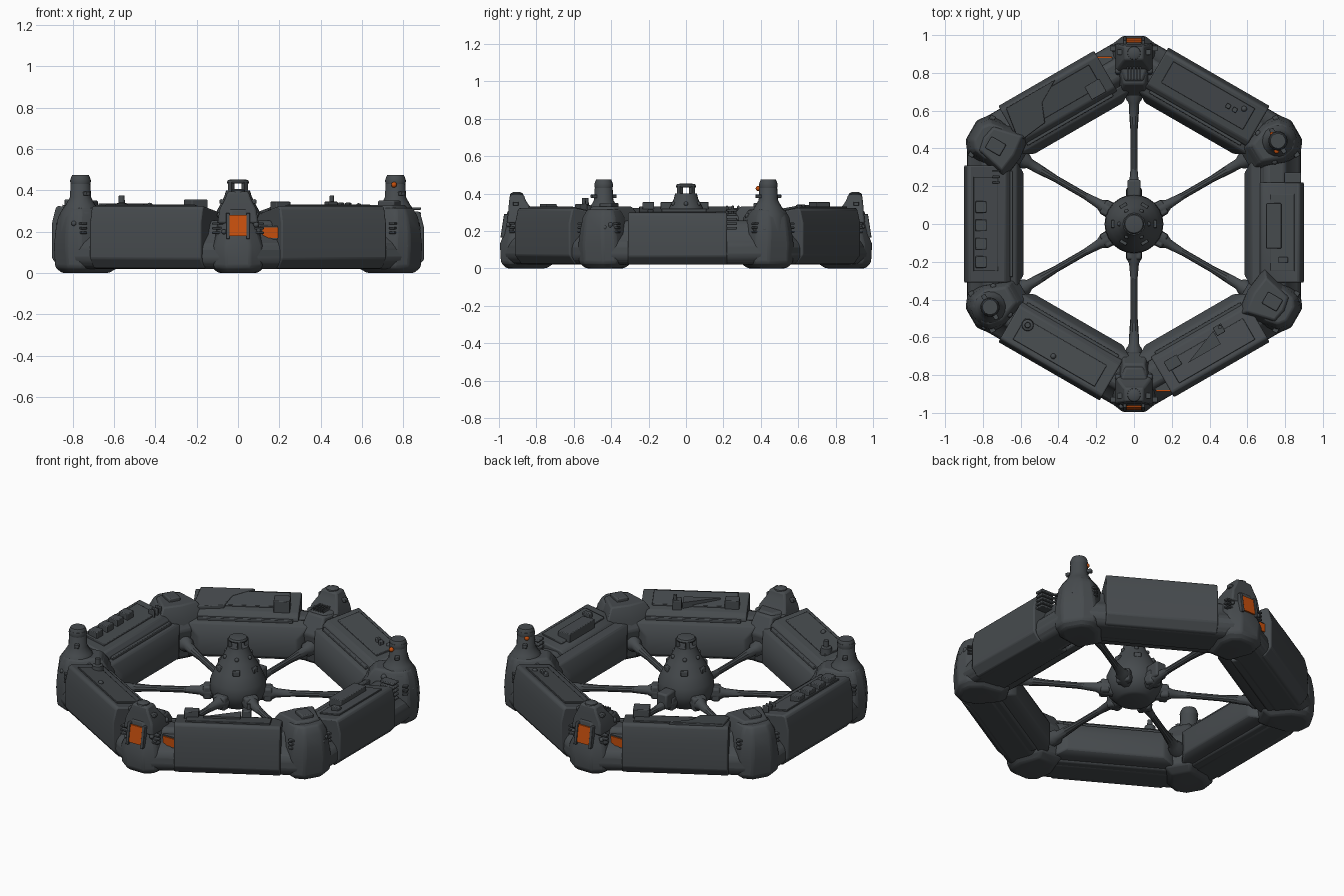
import bpy, bmesh, math, random
from math import cos, sin, pi, radians

cube = bpy.data.objects.get("Cube")
if cube:
    bpy.data.objects.remove(cube, do_unlink=True)
random.seed(4)


def material(name, rgb):
    m = bpy.data.materials.new(name)
    m.use_nodes = True
    m.diffuse_color = (*rgb, 1)
    m.node_tree.nodes["Principled BSDF"].inputs["Base Color"].default_value = (*rgb, 1)
    return m


HULL = material("slate_hull", (0.062, 0.070, 0.076))
ORANGE = material("orange_panel", (0.56, 0.078, 0.004))


def finish(name, bm, ang=0, mat=HULL, bevel=0.0, smooth=True):
    """Turn a bmesh into an object; local x is outward, local y runs round the ring."""
    bmesh.ops.recalc_face_normals(bm, faces=bm.faces)
    me = bpy.data.meshes.new(name)
    bm.to_mesh(me)
    bm.free()
    ob = bpy.data.objects.new(name, me)
    bpy.context.collection.objects.link(ob)
    ob.rotation_euler.z = radians(ang)
    me.materials.append(mat)
    if bevel:
        b = ob.modifiers.new("edge_bevel", 'BEVEL')
        b.width, b.segments, b.limit_method = bevel, 2, 'ANGLE'
    if smooth:
        bpy.ops.object.select_all(action='DESELECT')
        ob.select_set(True)
        bpy.context.view_layer.objects.active = ob
        bpy.ops.object.shade_smooth_by_angle(angle=radians(35))
    return ob


def loft(name, rings, ang=0, **kw):
    bm = bmesh.new()
    vs = [[bm.verts.new(p) for p in ring] for ring in rings]
    n = len(vs[0])
    for a, b in zip(vs, vs[1:]):
        for i in range(n):
            bm.faces.new((a[i], a[(i + 1) % n], b[(i + 1) % n], b[i]))
    bm.faces.new(vs[0])
    bm.faces.new(vs[-1])
    return finish(name, bm, ang, **kw)


def box(name, c, s, ang=0, **kw):
    ring = lambda z: [(c[0] + i * s[0] / 2, c[1] + j * s[1] / 2, z)
                      for i, j in ((-1, -1), (1, -1), (1, 1), (-1, 1))]
    return loft(name, [ring(c[2] - s[2] / 2), ring(c[2] + s[2] / 2)], ang, **kw)


def roof_box(name, x, y, w, d, top, ang):
    """Box standing on a sloping module roof."""
    return box(name, (x, y, (.26 + top) / 2), (w, d, top - .26), ang, bevel=.004)


def turned(name, profile, cx=0, cy=0, ang=0, sides=16, **kw):
    """Stack of circles (height, radius)."""
    circle = lambda r, z: [(cx + r * cos(2 * pi * i / sides), cy + r * sin(2 * pi * i / sides), z)
                           for i in range(sides)]
    return loft(name, [circle(r, z) for z, r in profile], ang, **kw)


def rod(name, stops, z, ang, sides=10):
    """Radial tube through (distance, radius) stops."""
    return loft(name, [[(d, r * cos(2 * pi * i / sides), z + r * sin(2 * pi * i / sides))
                        for i in range(sides)] for d, r in stops], ang)


def knob(name, p, r, ang=0, mat=HULL):
    bm = bmesh.new()
    bmesh.ops.create_icosphere(bm, subdivisions=2, radius=r)
    bmesh.ops.translate(bm, verts=bm.verts, vec=p)
    return finish(name, bm, ang, mat)


# Ring modules, collars and inner bulges
SECTION = [(.90, .07), (.90, .24), (.882, .315), (.87, .325), (.68, .288),
           (.655, .262), (.64, .06), (.67, .022), (.86, .022)]
STRIP = [(.85, .315), (.85, .331), (.72, .305), (.72, .285)]
COLLAR = [(.885, .06), (.88, .13), (.825, .185), (.80, .255), (.70, .255), (.66, .19),
          (.66, .06), (.70, .02), (.85, .02)]
ENDS = {0: (-.31, .22), 300: (-.275, .31), 120: (-.275, .31)}


def along(section, y, lift=1.0):
    return [(x, y, z * lift) for x, z in section]


for a in range(0, 360, 60):
    lift = 0.92 if a == 0 else 1.0
    lo, hi = ENDS.get(a, (-.31, .31))
    mid, span = (lo + hi) / 2, hi - lo
    loft("ring_module", [along(SECTION, y, lift) for y in (lo, hi)], a, bevel=.008)
    loft("roof_strip", [along(STRIP, y, lift) for y in (lo + .06, hi - .06)], a, bevel=.003)
    loft("ring_collar", [along(COLLAR, y) for y in (-.44, .44)], a, bevel=.02)
    bulge = lambda x, h, low, top: [(x, -h, low), (x, h, low), (x, h, top), (x, -h, top)]
    loft("inner_bulge", [bulge(.67, .36, .03, .255), bulge(.62, .33, .035, .235), bulge(.585, .27, .06, .17)],
         a, bevel=.008)
    box("inner_rail", (.655, mid, .25 * lift), (.03, span - .06, .02), a, bevel=.004)

# Corner nodes: (height, radial scale, tangential scale)
PLAN = [(.995, -.06), (.95, -.118), (.85, -.135), (.69, -.075),
        (.69, .075), (.85, .135), (.95, .118), (.995, .06)]
LEVELS = [(0, .7, .7), (.03, .95, .98), (.13, 1, 1)]
SLIM = LEVELS + [(.18, .83, .86), (.31, .64, .62)]
FULL = LEVELS + [(.20, .96, .92), (.27, .85, .84), (.315, .66, .66)]

for a in range(30, 390, 60):
    end = a in (90, 270)
    loft("corner_node", [[(.88 + (x - .88) * sr, y * st, z) for x, y in PLAN]
                         for z, sr, st in (SLIM if end else FULL)], a, bevel=.011)
    loft("inner_saddle", [[(x, y * s, z) for x, y in ((.86, -.1), (i, -.07), (i, .07), (.86, .1))]
                          for z, i, s in ((.03, .70, 1), (.20, .68, 1), (.30, .74, .8))], a, bevel=.01)
    if end:
        # Tapered slab tower with a small dome
        loft("slab_tower", [[(o, -w, z), (o, w, z), (i, w, z), (i, -w, z)] for z, i, o, w in
                            ((.24, .78, .957, .100), (.31, .82, .950, .088),
                             (.36, .855, .946, .062), (.395, .868, .940, .050))], a, bevel=.01)
        turned("tower_dome", [(.38, .038), (.40, .034), (.407, .02)], .905, 0, a)
        for s in (-1, 1):
            box("tower_fitting", (.91, s * .07, .345), (.03, .04, .02), a, bevel=.004)
        # Framed orange hatch
        ring = lambda z, x, y, w, d: [(x - d, y - w, z), (x, y - w, z), (x, y + w, z), (x - d, y + w, z)]
        loft("orange_hatch", [ring(.18, .985, 0, .04, .009), ring(.28, .969, 0, .04, .009)],
             a, mat=ORANGE, smooth=False)
        for s in (-1, 1):
            loft("hatch_frame", [ring(.165, .992, s * .049, .009, .04), ring(.29, .973, s * .049, .009, .04)],
                 a, bevel=.003)
    elif a in (30, 210):
        turned("node_tower", [(.2, .112), (.29, .10), (.33, .072), (.365, .052), (.463, .046),
                              (.475, .04)], .88, 0, a)
        turned("tower_collar", [(.43, .048), (.445, .051), (.457, .048)], .88, 0, a)
        for s in (-1, 1):
            box("tower_fitting", (.88, s * .055, .385), (.025, .04, .02), a, bevel=.004)
    else:
        # Low bracket with splayed wings
        loft("node_bracket", [[(x * s + .83 * (1 - s), y * s, z) for x, y in
                               ((.93, -.10), (.71, -.15), (.69, 0), (.71, .15), (.93, .10), (.95, 0))]
                              for z, s in ((.15, 1), (.26, .95), (.33, .68))], a, bevel=.008)
        box("bracket_cap", (.84, .01, .335), (.09, .07, .03), a, bevel=.006)
    # Side grab bars
    for s in (-1, 1):
        for i in range(3):
            box("grab_bar", (.93, s * .085, .195 + .022 * i), (.03, .08, .011), a, bevel=.003)
    # Scattered fittings
    for i in range(8):
        t = random.uniform(.45, 1.2) * random.choice((-1, 1))
        knob("node_fitting", (.885 + .1 * cos(t), .115 * sin(t), random.uniform(.06, .24)),
             random.uniform(.010, .016), a)
    for s in (-1, 1):
        knob("shoulder_fitting", (.81, s * .085, .28), .017, a)

# Orange hatches recessed beside the front and back nodes
for a in (0, 180):
    box("side_hatch_block", (.155, -.855, .195), (.09, .05, .065), a)
    box("orange_side_hatch", (.155, -.882, .195), (.075, .008, .05), a, mat=ORANGE, smooth=False)

# Orange lamps either side of one tower
for x, y in ((.732, .474), (.755, .386)):
    knob("orange_lamp", (x, y, .427), .014, 0, ORANGE)

# Spokes with hub sockets and node flares
for a in range(30, 390, 60):
    rod("spoke", [(.08, .045), (.18, .042), (.21, .026), (.30, .018), (.48, .018),
                  (.56, .024), (.64, .028), (.66, .042), (.74, .046)], .12, a)
    box("spoke_socket", (.165, 0, .12), (.05, .08, .08), a, bevel=.012)
box("socket_housing", (.19, 0, .15), (.09, .07, .09), 90, bevel=.01)

# Central hub with open crown
turned("hub_body", [(.052, .08), (.058, .10), (.10, .142), (.15, .156), (.20, .152), (.26, .126),
                    (.32, .092), (.37, .066), (.40, .058)], sides=24)
for a in range(45, 405, 90):
    box("crown_post", (.046, 0, .418), (.022, .022, .046), a)
turned("crown_cap", [(.433, .052), (.44, .054), (.45, .048), (.453, .03)])
for a in range(0, 360, 60):
    box("hub_hatch", (.107, 0, .28), (.03, .04, .03), a, bevel=.004)
    knob("hub_fitting", (.078, 0, .345), .012, a)

# Roof equipment: four crates on the left-hand module
for i in range(4):
    roof_box("roof_crate", .81, -.09 + .097 * i, .06, .062, .355, 180)
for i in range(3):
    roof_box("roof_slat", .73, -.22 - .03 * i, .04, .012, .335, 180)

# Front modules: mast, crates and wedge plate
turned("roof_mast", [(.28, .035), (.335, .03), (.34, .016), (.375, .014)], .745, -.22, 240)
knob("roof_fitting", (.82, -.02, .325), .015, 240)
roof_box("roof_crate", .74, -.19, .06, .08, .345, 300)
roof_box("roof_crate", .71, .11, .05, .05, .345, 300)
turned("roof_pin", [(.28, .012), (.375, .01)], .70, .12, 300)
loft("wedge_plate", [[(.78, -.12, z), (.70, .08, z), (.78, .08, z)] for z in (.28, .328)], 300)

# Back modules: hatch, long plate and small fittings
roof_box("roof_hatch", .72, -.18, .08, .09, .355, 120)
loft("long_plate", [[(.87, -.02, z + .02), (.87, .28, z + .02), (.68, .31, z - .012), (.70, .14, z - .008),
                     (.80, .10, z + .009)] for z in (.29, .318)], 120, bevel=.004)
for y in (-.12, -.16):
    roof_box("roof_block", .79, y, .025, .025, .34, 60)
knob("roof_fitting", (.82, -.20, .322), .016, 60)

# Right-hand module: low crate, hatch and stacked pipes in the end gap
roof_box("roof_crate", .74, -.01, .08, .24, .32, 0)
roof_box("roof_block", .79, -.19, .05, .03, .315, 0)
for i in range(5):
    box("pipe_stack", (.84, .245, .215 + .024 * i), (.09, .055, .014), 0, bevel=.004)

# Slotted vent on the back node
for i in range(5):
    box("node_vent", (.80, -.032 + .016 * i, .31), (.07, .008, .03), 90)
